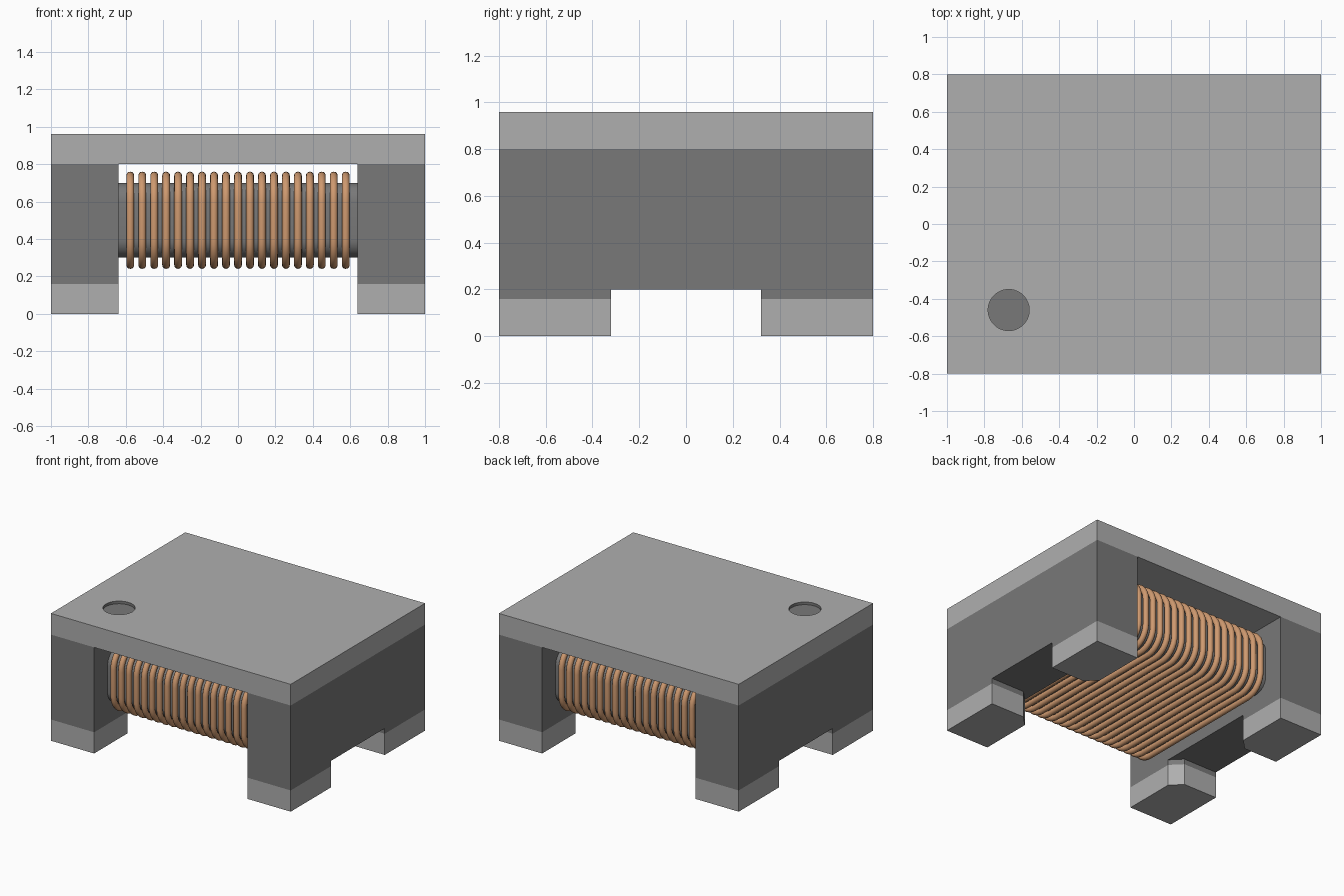
import bpy, bmesh, math

cube = bpy.data.objects.get("Cube")
if cube:
    bpy.data.objects.remove(cube, do_unlink=True)


def material(name, rgb):
    m = bpy.data.materials.new(name)
    m.use_nodes = True
    m.diffuse_color = (*rgb, 1)
    bsdf = next(n for n in m.node_tree.nodes if n.type == 'BSDF_PRINCIPLED')
    bsdf.inputs["Base Color"].default_value = (*rgb, 1)
    return m


light = material("light grey", (0.43, 0.43, 0.43))
dark = material("dark grey", (0.19, 0.19, 0.19))
copper = material("copper", (0.62, 0.32, 0.16))


def add_object(name, bm, *mats):
    bmesh.ops.recalc_face_normals(bm, faces=bm.faces)
    me = bpy.data.meshes.new(name)
    bm.to_mesh(me)
    bm.free()
    for m in mats:
        me.materials.append(m)
    ob = bpy.data.objects.new(name, me)
    bpy.context.collection.objects.link(ob)
    return ob


def prism(bm, outline, z0, z1):
    """Extrude an (x, y) outline from z0 to z1."""
    face = bm.faces.new([bm.verts.new((x, y, z0)) for x, y in outline])
    ext = bmesh.ops.extrude_face_region(bm, geom=[face], use_keep_orig=True)
    for v in ext["geom"]:
        if isinstance(v, bmesh.types.BMVert):
            v.co.z = z1


def rounded_rect(hw, hh, r, steps=8):
    """Outline of a rectangle with rounded corners, centred on the origin."""
    pts = []
    for k, (sx, sy) in enumerate(((1, 1), (-1, 1), (-1, -1), (1, -1))):
        for i in range(steps + 1):
            a = math.pi / 2 * (k + i / steps)
            pts.append((sx * (hw - r) + r * math.cos(a),
                        sy * (hh - r) + r * math.sin(a)))
    return pts


def select_only(ob):
    bpy.ops.object.select_all(action='DESELECT')
    ob.select_set(True)
    bpy.context.view_layer.objects.active = ob


# Top plate with a round recessed marker
Z0, Z1, DEPTH = 0.80, 0.96, 0.02
bm = bmesh.new()
corners = [(-1, -0.8), (1, -0.8), (1, 0.8), (-1, 0.8)]
circle = [(-0.67 + 0.11 * math.cos(math.tau * i / 48),
           -0.46 + 0.11 * math.sin(math.tau * i / 48)) for i in range(48)]


def ring(pts, z):
    return [bm.verts.new((x, y, z)) for x, y in pts]


def bridge(a, b):
    n = len(a)
    return [bm.faces.new((a[i], a[(i + 1) % n], b[(i + 1) % n], b[i])) for i in range(n)]


bottom, top = ring(corners, Z0), ring(corners, Z1)
rim, floor = ring(circle, Z1), ring(circle, Z1 - DEPTH)
bm.faces.new(bottom)
bridge(bottom, top)
recess = bridge(rim, floor) + [bm.faces.new(floor)]
for f in recess:
    f.material_index = 1
edges = [bm.edges.get((loop[i - 1], loop[i])) for loop in (top, rim) for i in range(len(loop))]
bmesh.ops.triangle_fill(bm, edges=edges, use_beauty=True)
add_object("top_plate", bm, light, dark)

# End blocks with chamfered leg stubs, and the metal feet below them
for side, sx in (("right", -1), ("left", 1)):
    bm = bmesh.new()
    prism(bm, [(sx * x, y) for x, y in ((0.64, -0.8), (1, -0.8), (1, 0.8), (0.64, 0.8))],
          0.20, 0.80)
    for end, sy in (("front", -1), ("back", 1)):
        leg = [(sx * x, sy * y) for x, y in
               ((0.72, 0.32), (1, 0.32), (1, 0.8), (0.64, 0.8), (0.64, 0.40))]
        prism(bm, leg, 0.16, 0.20)
        foot = bmesh.new()
        prism(foot, leg, 0, 0.16)
        add_object(f"foot_{end}_{side}", foot, light)
    add_object(f"end_block_{side}", bm, dark)

# Rounded core bar running between the end blocks
bm = bmesh.new()
prism(bm, rounded_rect(0.20, 0.64, 0.10), -0.64, 0.64)
for v in bm.verts:
    v.co = (v.co.z, v.co.y, v.co.x + 0.5)
core = add_object("core", bm, dark)
select_only(core)
bpy.ops.object.shade_smooth_by_angle(angle=math.radians(30))

# Wire winding: one closed turn per spline
TURNS, PITCH = 19, 0.064
cu = bpy.data.curves.new("winding", 'CURVE')
cu.dimensions = '3D'
cu.bevel_depth = 0.021
cu.bevel_resolution = 4
path = rounded_rect(0.66, 0.24 - 0.001, 0.14)
for t in range(TURNS):
    x = (t - (TURNS - 1) / 2) * PITCH
    sp = cu.splines.new('POLY')
    sp.points.add(len(path) - 1)
    for p, (y, z) in zip(sp.points, path):
        p.co = (x, y, z + 0.5, 1)
    sp.use_cyclic_u = True
    sp.use_smooth = True
cu.materials.append(copper)
winding = bpy.data.objects.new("winding", cu)
bpy.context.collection.objects.link(winding)
select_only(winding)
bpy.ops.object.convert(target='MESH')
bpy.ops.object.shade_smooth()
